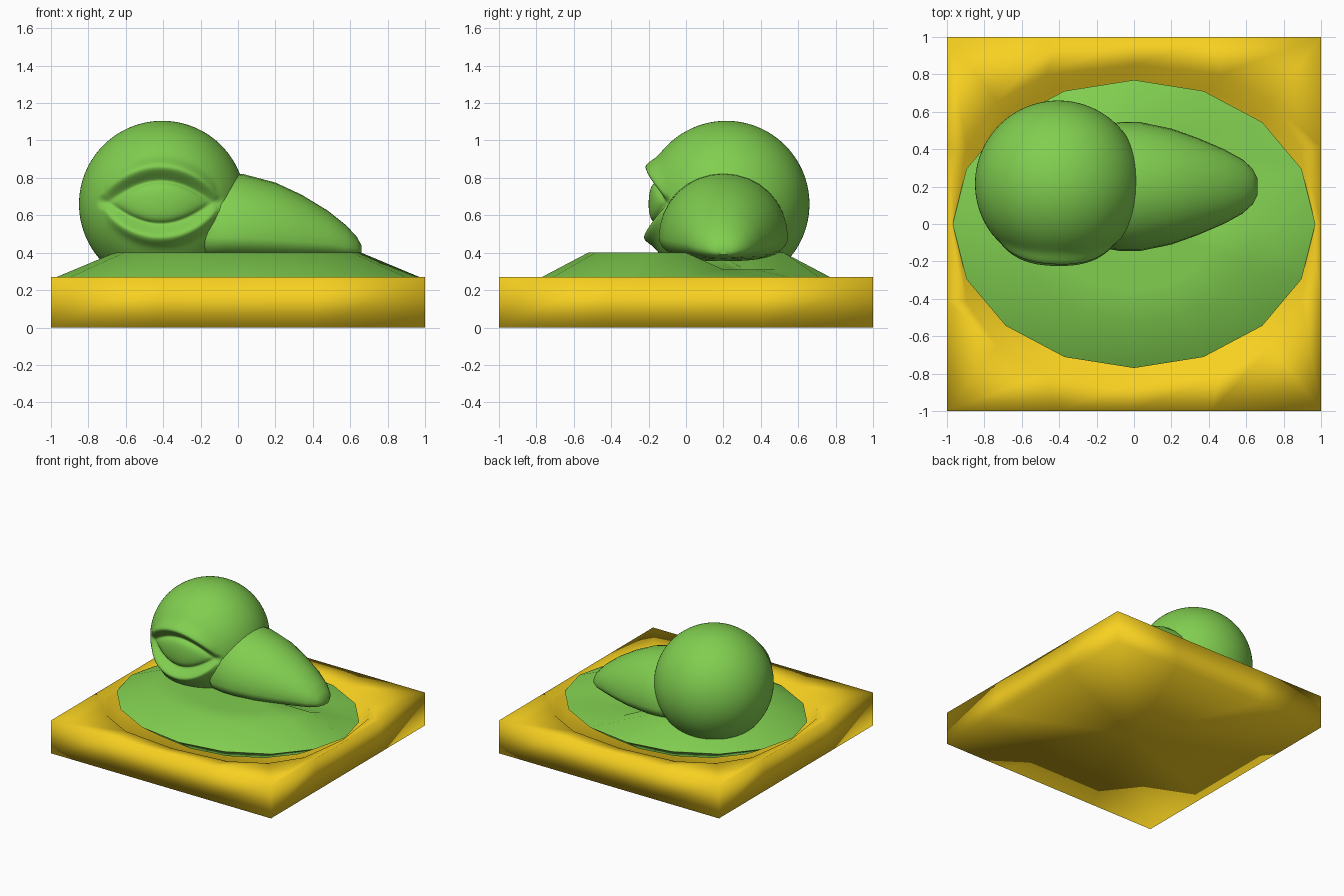
import bpy, bmesh, math
from mathutils import Vector

if "Cube" in bpy.data.objects:
    bpy.data.objects.remove(bpy.data.objects["Cube"])


def material(name, color):
    m = bpy.data.materials.new(name)
    m.diffuse_color = color
    m.use_nodes = True
    m.node_tree.nodes["Principled BSDF"].inputs["Base Color"].default_value = m.diffuse_color
    return m


green = material("green", (0.22, 0.62, 0.08, 1))
yellow = material("yellow", (0.94, 0.64, 0.015, 1))


def finish(name, bm, mat, angle):
    bmesh.ops.recalc_face_normals(bm, faces=bm.faces)
    me = bpy.data.meshes.new(name)
    bm.to_mesh(me)
    bm.free()
    ob = bpy.data.objects.new(name, me)
    bpy.context.collection.objects.link(ob)
    me.materials.append(mat)
    bpy.ops.object.select_all(action='DESELECT')
    ob.select_set(True)
    bpy.context.view_layer.objects.active = ob
    bpy.ops.object.shade_smooth_by_angle(angle=math.radians(angle))
    return ob


def loft(name, rings, mat, angle):
    """Skin closed rings of equal size and close both ends with a fan."""
    bm = bmesh.new()
    vs = [[bm.verts.new(p) for p in r] for r in rings]
    n = len(vs[0])
    for a, b in zip(vs, vs[1:]):
        for i in range(n):
            j = (i + 1) % n
            bm.faces.new((a[i], a[j], b[j], b[i]))
    for end in (vs[0], vs[-1]):
        c = bm.verts.new(sum((v.co for v in end), Vector()) / n)
        for i in range(n):
            bm.faces.new((end[i], end[(i + 1) % n], c))
    return finish(name, bm, mat, angle)


N = 16
ANG = [2 * math.pi * i / N for i in range(N)]


def square(h, z):
    r = []
    for a in ANG:
        c, s = math.cos(a), math.sin(a)
        k = h / max(abs(c), abs(s))
        r.append((c * k, s * k, z))
    return r


def rounded(rx, ry, z, p):
    """Superellipse ring: p = 1 is an ellipse, smaller is squarer."""
    return [(rx * math.copysign(abs(math.cos(a)) ** p, math.cos(a)),
             ry * math.copysign(abs(math.sin(a)) ** p, math.sin(a)), z) for a in ANG]


# Square tray with a sunken middle
loft("tray", [square(1, 0), square(1, 0.27), rounded(0.95, 0.85, 0.25, 0.75),
              rounded(0.89, 0.77, 0.12, 0.8)], yellow, 180)


# Sixteen-sided mound, dented below the beak
def mound_ring(k, z):
    out = []
    for x, y, _ in rounded(0.97 * k, 0.77 * k, z, 1):
        dent = 0.09 if 0.1 < k < 0.75 and y > 0.07 and x > 0.1 else 0
        out.append((x, y, z - dent))
    return out


loft("mound", [mound_ring(0.8, 0.16), mound_ring(1, 0.27), mound_ring(0.68, 0.40),
               mound_ring(0.45, 0.40), mound_ring(0.2, 0.40)], green, 60)

# Round head with an almond eye and raised lids on the front
R = 0.445
centre = Vector((-0.405, 0.215, 0.66))
bm = bmesh.new()
bmesh.ops.create_icosphere(bm, subdivisions=7, radius=R)
eye_area = []
for v in bm.verts:
    dx, dz = v.co.x + 0.01, v.co.z - 0.01
    if v.co.y < 0 and abs(dx) < 0.37 and abs(dz) < 0.30:
        u = min(abs(dx) / 0.30, 1)
        d = abs(dz) - 0.13 * (1 - u * u)
        if abs(dx) > 0.30:
            d = math.hypot(abs(dx) - 0.30, dz)
        # 0 on the eyeball, 1 on the lids
        t = min(max(d / 0.04, 0), 1)
        lid = R + 0.032 * (1 - u ** 3) * math.exp(-((d - 0.05) / 0.045) ** 2)
        ball = 0.415 - 0.03 * math.exp(min(d, 0) / 0.02) * (1 - u ** 4)
        v.co *= (ball * (1 - t) + lid * t) / R
        eye_area.append(v)
for _ in range(3):
    bmesh.ops.smooth_vert(bm, verts=eye_area, factor=0.5, use_axis_x=True,
                          use_axis_y=True, use_axis_z=True)
bmesh.ops.translate(bm, verts=bm.verts, vec=centre)
finish("head", bm, green, 180)

# Blunt beak with a round top and a flattened underside:
# x, half width, top z, widest z, bottom z
sections = [(-0.30, 0.20, 0.70, 0.50, 0.38), (-0.16, 0.33, 0.80, 0.48, 0.36),
            (-0.07, 0.345, 0.83, 0.48, 0.355), (0.03, 0.345, 0.82, 0.48, 0.355),
            (0.20, 0.31, 0.775, 0.47, 0.355), (0.34, 0.26, 0.71, 0.46, 0.36),
            (0.48, 0.20, 0.625, 0.45, 0.365), (0.58, 0.145, 0.545, 0.43, 0.37),
            (0.635, 0.095, 0.485, 0.42, 0.38), (0.66, 0.045, 0.44, 0.415, 0.39)]
rings = []
for x, w, top, mid, low in sections:
    ring = []
    for i in range(32):
        c, s = math.cos(2 * math.pi * i / 32), math.sin(2 * math.pi * i / 32)
        if s < 0:  # squarer lower half
            c = math.copysign(abs(c) ** 0.65, c)
        h = top - mid if s > 0 else mid - low
        ring.append((x, 0.20 + w * c, mid + h * s))
    rings.append(ring)
loft("beak", rings, green, 60)
